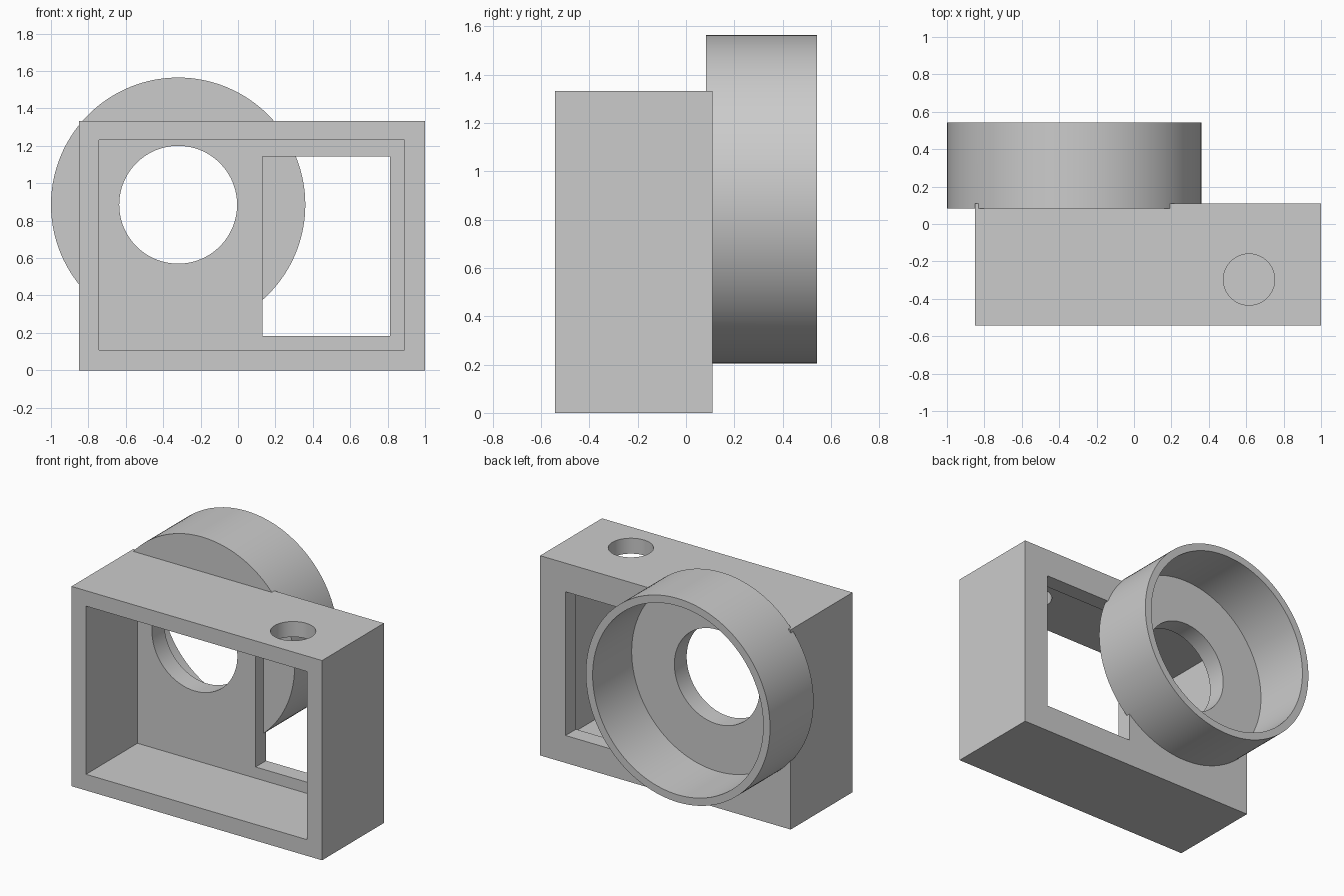
import bpy
import math

cube = bpy.data.objects.get("Cube")
if cube:
    bpy.data.objects.remove(cube, do_unlink=True)

grey = bpy.data.materials.new("plain_grey")
grey.use_nodes = True
grey.diffuse_color = (0.6, 0.6, 0.6, 1)
grey.node_tree.nodes["Principled BSDF"].inputs["Base Color"].default_value = (0.6, 0.6, 0.6, 1)


def box(name, x0, x1, y0, y1, z0, z1):
    centre = ((x0 + x1) / 2, (y0 + y1) / 2, (z0 + z1) / 2)
    bpy.ops.mesh.primitive_cube_add(size=1, location=centre)
    ob = bpy.context.object
    ob.name = name
    ob.scale = (x1 - x0, y1 - y0, z1 - z0)
    bpy.ops.object.transform_apply(location=True, rotation=True, scale=True)
    ob.data.materials.append(grey)
    return ob


def cylinder(name, radius, centre, depth, along_y=True):
    bpy.ops.mesh.primitive_cylinder_add(
        vertices=128, radius=radius, depth=depth, location=centre,
        rotation=(math.pi / 2 if along_y else 0, 0, 0))
    ob = bpy.context.object
    ob.name = name
    bpy.ops.object.transform_apply(location=True, rotation=True, scale=True)
    ob.data.materials.append(grey)
    return ob


def combine(target, other, operation):
    mod = target.modifiers.new(other.name, 'BOOLEAN')
    mod.operation = operation
    mod.solver = 'EXACT'
    mod.object = other
    bpy.context.view_layer.objects.active = target
    bpy.ops.object.modifier_apply(modifier=mod.name)
    bpy.data.objects.remove(other, do_unlink=True)


def y_cylinder(name, radius, y0, y1):
    return cylinder(name, radius, (-0.32, (y0 + y1) / 2, 0.885), y1 - y0)


# Open-fronted rectangular housing with a window in its back wall
housing = box("housing", -0.85, 1.0, -0.542, 0.11, 0, 1.333)
combine(housing, box("cavity", -0.742, 0.89, -0.8, 0.0, 0.108, 1.23), 'DIFFERENCE')
combine(housing, box("window", 0.13, 0.812, -0.1, 0.3, 0.183, 1.142), 'DIFFERENCE')

# Round button hole in the top wall
combine(housing, cylinder("button_hole", 0.137, (0.615, -0.297, 1.3), 0.3, False), 'DIFFERENCE')

# Round cup on the back with a thin rim and a solid floor
cup = y_cylinder("cup", 0.68, 0.083, 0.542)
combine(cup, y_cylinder("cup_recess", 0.63, 0.13, 0.8), 'DIFFERENCE')
combine(housing, cup, 'UNION')

# Bore through cup floor and back wall
combine(housing, y_cylinder("bore", 0.315, -0.1, 0.3), 'DIFFERENCE')

bpy.ops.object.select_all(action='DESELECT')
housing.select_set(True)
bpy.context.view_layer.objects.active = housing
bpy.ops.object.shade_smooth_by_angle(angle=math.radians(30))
